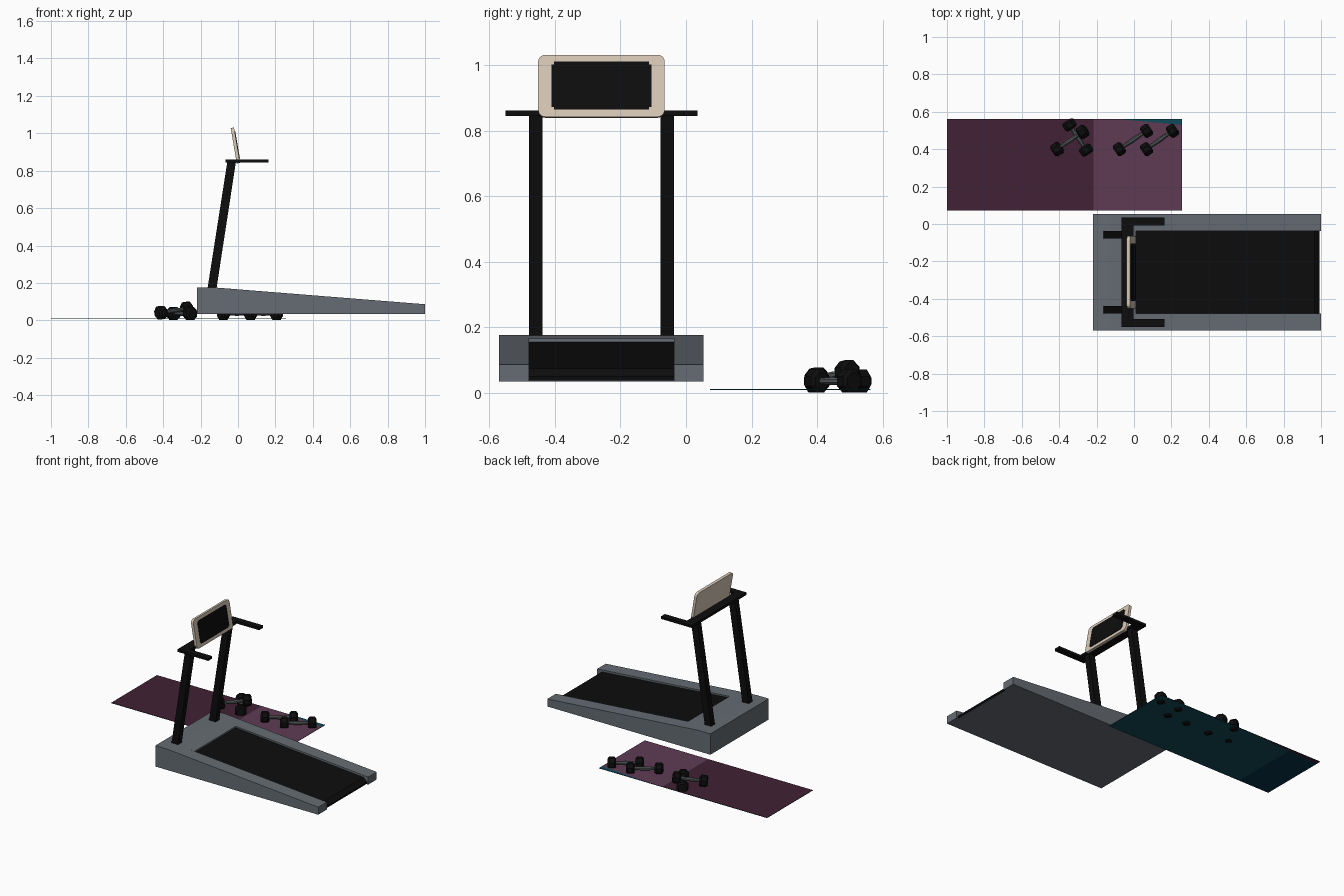
import bpy, bmesh, math
from mathutils import Vector, Matrix

if "Cube" in bpy.data.objects:
    bpy.data.objects.remove(bpy.data.objects["Cube"])

def mat(name, r, g, b):
    m = bpy.data.materials.new(name)
    m.diffuse_color = (r, g, b, 1)
    m.use_nodes = True
    m.node_tree.nodes["Principled BSDF"].inputs["Base Color"].default_value = m.diffuse_color
    return m

GREY = mat("frame grey", 0.13, 0.15, 0.17)
BLACK = mat("black", 0.004, 0.004, 0.004)
BEIGE = mat("beige", 0.68, 0.58, 0.47)
STEEL = mat("handle steel", 0.09, 0.10, 0.105)
PURPLE = mat("purple", 0.115, 0.043, 0.09)
PLUM = mat("dark plum", 0.053, 0.015, 0.035)
TEAL = mat("teal", 0.005, 0.07, 0.10)
NAVY = mat("dark teal", 0.002, 0.032, 0.07)

CY = -0.258   # centre line of the treadmill

def finish(name, bm, mats, recalc=True):
    if recalc:
        bmesh.ops.recalc_face_normals(bm, faces=bm.faces)
    me = bpy.data.meshes.new(name)
    bm.to_mesh(me)
    bm.free()
    for m in mats:
        me.materials.append(m)
    ob = bpy.data.objects.new(name, me)
    bpy.context.collection.objects.link(ob)
    return ob

def extrude(name, pts, vec, m):
    """Closed prism from a planar outline of 3D points."""
    bm = bmesh.new()
    f = bm.faces.new([bm.verts.new(p) for p in pts])
    r = bmesh.ops.extrude_face_region(bm, geom=[f])
    bmesh.ops.translate(bm, vec=vec, verts=[g for g in r["geom"] if isinstance(g, bmesh.types.BMVert)])
    return finish(name, bm, [m])

def side_prism(name, xz, y0, y1, m):
    return extrude(name, [(x, y0, z) for x, z in xz], (0, y1 - y0, 0), m)

# treadmill deck: hood, pan, belt
side_prism("motor_hood", [(-0.22, 0.035), (0.01, 0.035), (0.01, 0.165), (-0.13, 0.176), (-0.22, 0.176)],
           CY - 0.222, CY + 0.222, GREY)
side_prism("deck_pan", [(0.01, 0.035), (0.985, 0.035), (0.985, 0.039), (0.01, 0.039)],
           CY - 0.222, CY + 0.222, GREY)
side_prism("running_belt", [(0.0, 0.04), (0.99, 0.038), (0.992, 0.05), (0.965, 0.075), (0.0, 0.156)],
           CY - 0.221, CY + 0.221, BLACK)

# parts on both sides of the treadmill
for tag, s in (("left", -1), ("right", 1)):
    side_prism(tag + "_side_rail", [(-0.22, 0.035), (1.0, 0.035), (1.0, 0.086), (-0.13, 0.176), (-0.22, 0.176)],
               CY + s * 0.221, CY + s * 0.312, GREY)
    side_prism(tag + "_post", [(-0.163, 0.17), (-0.115, 0.17), (-0.010, 0.855), (-0.056, 0.855)],
               CY + s * 0.18, CY + s * 0.221, BLACK)

# U-shaped handlebar
u = [(-0.067, -0.293), (0.163, -0.293), (0.163, -0.251), (-0.003, -0.251),
     (-0.003, 0.251), (0.163, 0.251), (0.163, 0.293), (-0.067, 0.293)]
extrude("handlebar", [(x, CY + y, 0.844) for x, y in u], (0, 0, 0.017), BLACK)

# tilted console with rounded corners and its screen
TILT = Matrix.Translation((-0.014, CY, 0.935)) @ Matrix.Rotation(-0.17, 4, 'Y')
def rounded(w, h, r, n):
    pts = []
    for k, (sy, sz) in enumerate(((1, 1), (-1, 1), (-1, -1), (1, -1))):
        for i in range(n + 1):
            a = math.pi / 2 * (k + i / n)
            pts.append((sy * (w - r) + r * math.cos(a), sz * (h - r) + r * math.sin(a)))
    return pts

c = extrude("console", [(-0.009, y, z) for y, z in rounded(0.193, 0.096, 0.022, 5)], (0.018, 0, 0), BEIGE)
c.matrix_world = TILT
W, H, N = 0.153, 0.074, 0.008
notched = []
for sy, sz in ((1, 1), (-1, 1), (-1, -1), (1, -1)):
    corner = [(sy * W, sz * (H - N)), (sy * (W - N), sz * (H - N)), (sy * (W - N), sz * H)]
    notched += corner if sy * sz > 0 else corner[::-1]
s = extrude("screen", [(0.008, y, z) for y, z in notched], (0.004, 0, 0), BLACK)
s.matrix_world = TILT

# two-sided exercise mat
bm = bmesh.new()
X0, X1, Y0, Y1, ZB, ZT = -1.0, 0.257, 0.073, 0.562, 0.009, 0.012
def face(pts, idx):
    bm.faces.new([bm.verts.new(p) for p in pts]).material_index = idx
def top(pts, idx):
    face([(x, y, ZT) for x, y in pts], idx)
def under(pts, idx):
    face([(x, y, ZB) for x, y in reversed(pts)], idx)
top([(X0, Y0), (-0.217, Y0), (-0.217, Y1), (X0, Y1)], 1)
top([(-0.217, Y0), (X1, Y0), (X1, 0.53), (-0.1, Y1), (-0.217, Y1)], 0)
top([(X1, 0.53), (X1, Y1), (-0.1, Y1)], 2)
under([(-0.77, Y0), (X1, Y0), (X1, Y1), (-0.45, Y1), (-0.77, 0.543)], 2)
under([(X0, Y0), (-0.77, Y0), (-0.77, 0.543), (X0, 0.53)], 3)
under([(X0, 0.53), (-0.77, 0.543), (-0.45, Y1), (X0, Y1)], 1)
ring = [(X0, Y0), (X1, Y0), (X1, Y1), (X0, Y1)]
for i in range(4):
    a, b = ring[i], ring[(i + 1) % 4]
    face([(*a, ZB), (*b, ZB), (*b, ZT), (*a, ZT)], 2)
finish("exercise_mat", bm, [PURPLE, PLUM, TEAL, NAVY], recalc=False)

# dumbbells: lathed steel grip and bevelled eight-sided heads
def lathe(bm, profile, sides, M, idx):
    rings = [[bm.verts.new(M @ Vector((r * math.cos(2 * math.pi * (i + .5) / sides),
                                       r * math.sin(2 * math.pi * (i + .5) / sides), z)))
              for i in range(sides)] for r, z in profile]
    fs = [bm.faces.new(rings[0]), bm.faces.new(rings[-1])]
    for a, b in zip(rings, rings[1:]):
        for i in range(sides):
            j = (i + 1) % sides
            fs.append(bm.faces.new((a[i], a[j], b[j], b[i])))
    for f in fs:
        f.material_index = idx

def dumbbell(name, a, b):
    a, b = Vector(a), Vector(b)
    d = b - a
    M = Matrix.Translation((a + b) / 2) @ d.to_track_quat('Z', 'Y').to_matrix().to_4x4()
    h = d.length / 2
    bm = bmesh.new()
    lathe(bm, [(0.010, -h), (0.010, -h * 0.6), (0.013, 0), (0.010, h * 0.6), (0.010, h)], 8, M, 1)
    for z in (-h, h):
        lathe(bm, [(0.027, z - 0.026), (0.038, z - 0.016), (0.038, z + 0.016), (0.027, z + 0.026)], 8, M, 0)
    finish(name, bm, [BLACK, STEEL])

dumbbell("dumbbell_leaning", (-0.412, 0.40, 0.041), (-0.275, 0.492, 0.063))
dumbbell("dumbbell_crossed", (-0.345, 0.53, 0.036), (-0.256, 0.395, 0.036))
dumbbell("dumbbell_middle", (-0.078, 0.40, 0.036), (0.067, 0.498, 0.036))
dumbbell("dumbbell_end", (0.067, 0.40, 0.036), (0.206, 0.498, 0.036))
